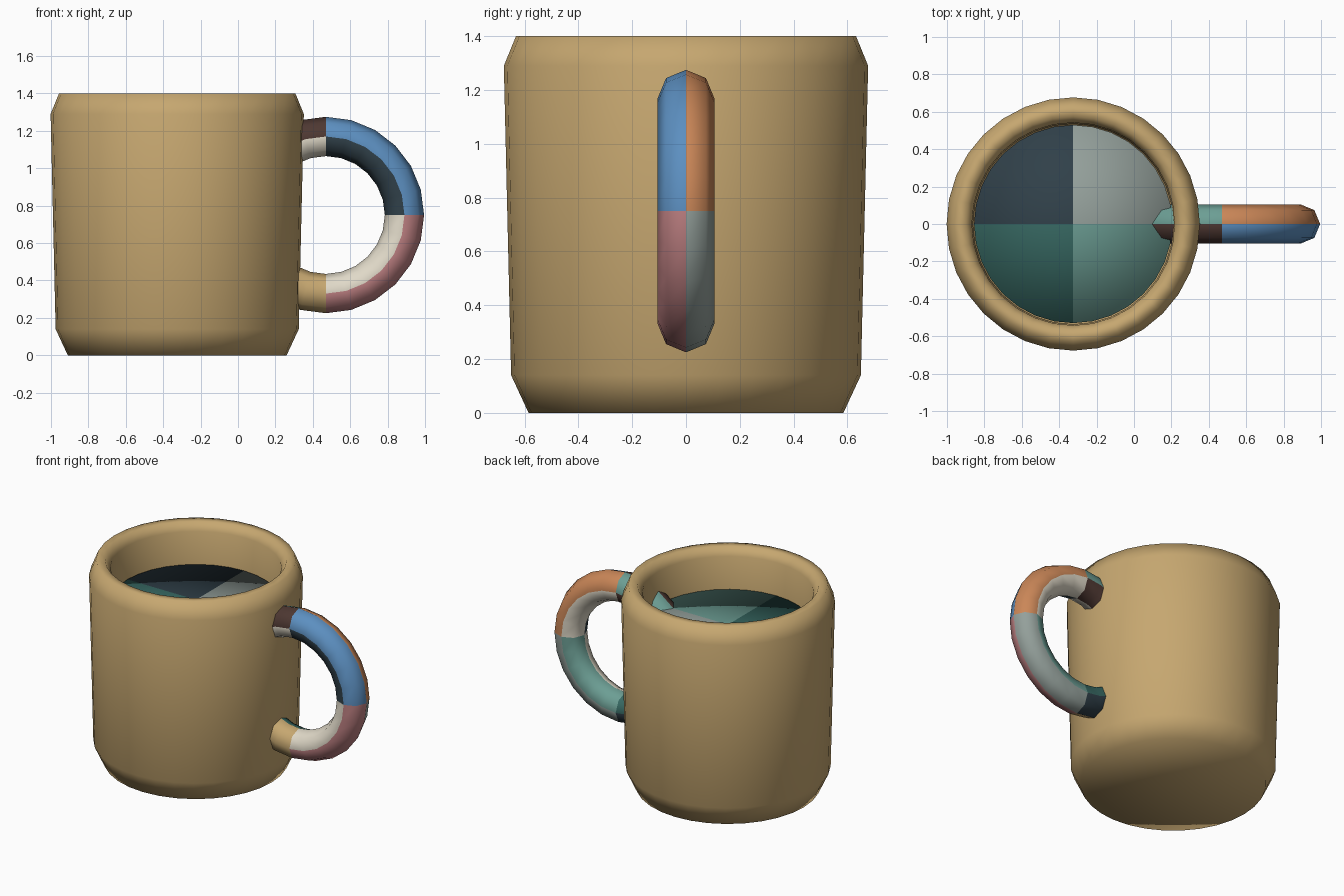
import bpy, bmesh, math

if "Cube" in bpy.data.objects:
    bpy.data.objects.remove(bpy.data.objects["Cube"])

def lin(c):
    c /= 255
    return c / 12.92 if c <= 0.04045 else ((c + 0.055) / 1.055) ** 2.4

COLOURS = {
    "tan": (198, 167, 112), "blue": (92, 143, 192), "orange": (203, 135, 88),
    "pink": (190, 128, 130), "grey": (148, 160, 155), "cream": (224, 217, 200),
    "teal": (108, 158, 148), "slate": (48, 64, 73), "dark_teal": (56, 106, 100),
    "brown": (78, 56, 50),
}
NAMES = list(COLOURS)
MATS = []
for name, rgb in COLOURS.items():
    m = bpy.data.materials.new(name)
    m.diffuse_color = (*[lin(c) for c in rgb], 1)
    m.use_nodes = True
    m.node_tree.nodes["Principled BSDF"].inputs["Base Color"].default_value = m.diffuse_color
    MATS.append(m)

def finish(bm, name, rule):
    """Make an object, colouring each face by rule(centre)."""
    bmesh.ops.recalc_face_normals(bm, faces=bm.faces)
    used = []
    for f in bm.faces:
        colour = rule(f.calc_center_median())
        if colour not in used:
            used.append(colour)
        f.material_index = used.index(colour)
        f.smooth = True
    me = bpy.data.meshes.new(name)
    for colour in used:
        me.materials.append(MATS[NAMES.index(colour)])
    bm.to_mesh(me)
    bm.free()
    ob = bpy.data.objects.new(name, me)
    bpy.context.collection.objects.link(ob)
    return ob

def revolve(profile, cx, n=32):
    """Lathe an (r, z) profile around a vertical axis; r = 0 gives a pole."""
    bm = bmesh.new()
    rings = []
    for r, z in profile:
        if r == 0:
            rings.append([bm.verts.new((cx, 0, z))] * n)
        else:
            rings.append([bm.verts.new((cx + r * math.cos(math.tau * i / n),
                                        r * math.sin(math.tau * i / n), z)) for i in range(n)])
    for a, b in zip(rings, rings[1:]):
        for i in range(n):
            j = (i + 1) % n
            bm.faces.new(list(dict.fromkeys((a[i], a[j], b[j], b[i]))))
    return bm

CX = -0.325

# mug body: rounded foot, slightly flared wall, soft rim and hollow inside
body = [(0, 0), (0.585, 0), (0.65, 0.14), (0.677, 1.29), (0.632, 1.40), (0.575, 1.40),
        (0.542, 1.345), (0.536, 1.0), (0.53, 0.15), (0, 0.15)]
finish(revolve(body, CX), "mug_body", lambda c: "tan")

# drink: smooth disc with four coloured quadrants
def drink_colour(c):
    if c.y > 0:
        return "grey" if c.x > CX else "slate"
    return "teal" if c.x > CX else "dark_teal"
finish(revolve([(0, 1.12), (0.53, 1.12), (0.525, 0.9), (0, 0.9)], CX), "drink", drink_colour)

# handle: 270 degree ring with an eight-sided section
HX, HZ, R, T, SIDES, STEPS = 0.47, 0.75, 0.42, 0.105, 8, 18
bm = bmesh.new()
rings = []
for s in range(STEPS + 1):
    a = math.radians(-135 + 270 * s / STEPS)
    ring = []
    for k in range(SIDES):
        t = math.tau * k / SIDES
        rho = R + T * math.cos(t)
        ring.append(bm.verts.new((HX + rho * math.cos(a), T * math.sin(t), HZ + rho * math.sin(a))))
    rings.append(ring)
for a, b in zip(rings, rings[1:]):
    for k in range(SIDES):
        j = (k + 1) % SIDES
        bm.faces.new((a[k], a[j], b[j], b[k]))

# colours by left/right, up/down, front/back, as (outer, inner)
PATCH = {
    "RUF": ("blue", "slate"), "RUB": ("orange", "cream"),
    "RDF": ("pink", "cream"), "RDB": ("grey", "teal"),
    "LUF": ("brown", "cream"), "LUB": ("teal", "brown"),
    "LDF": ("tan", "tan"), "LDB": ("slate", "dark_teal"),
}
def handle_colour(c):
    key = ("R" if c.x > HX else "L") + ("U" if c.z > HZ else "D") + ("B" if c.y > 0 else "F")
    return PATCH[key][math.hypot(c.x - HX, c.z - HZ) < R - 0.004]
finish(bm, "handle", handle_colour)
